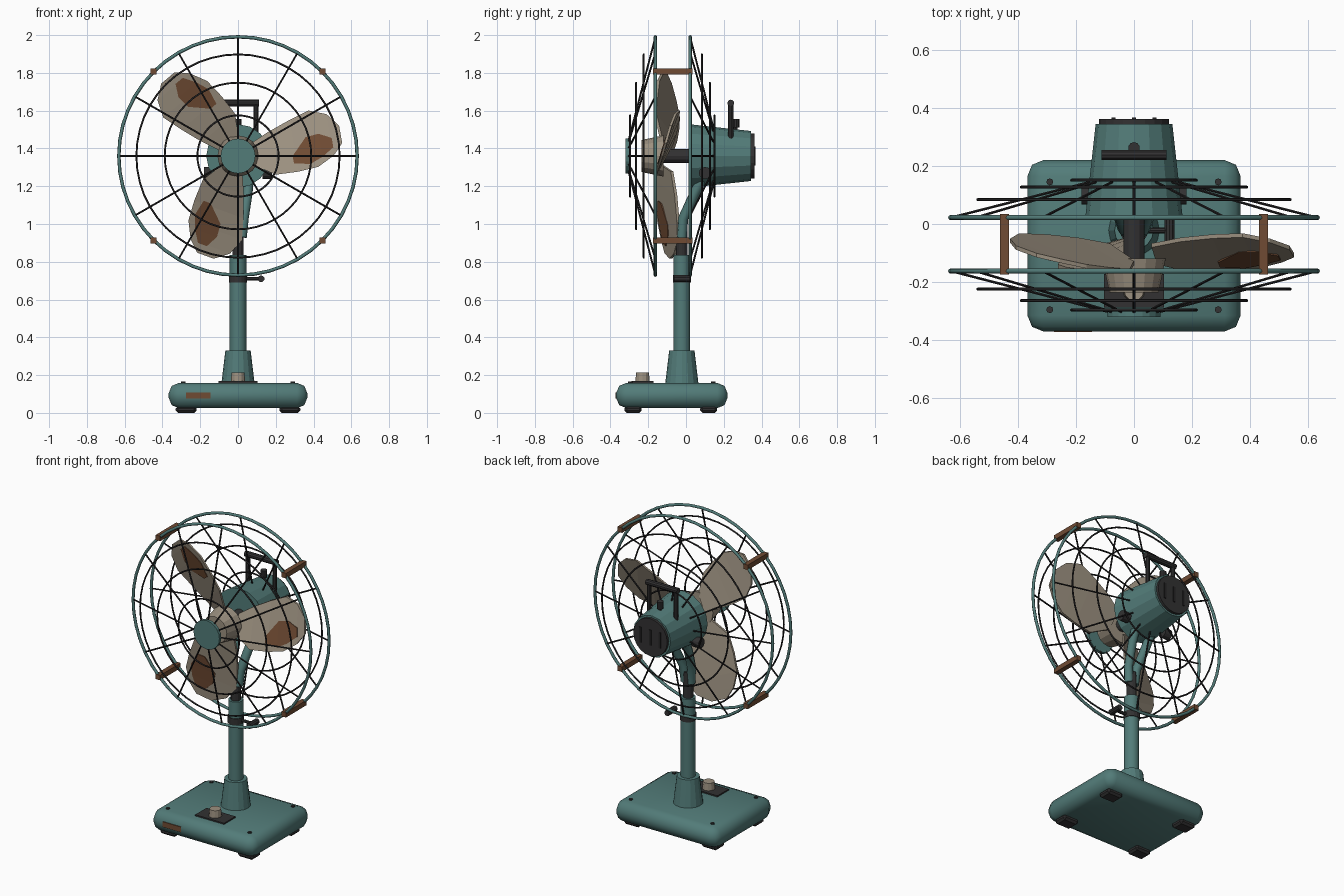
import bpy, bmesh, math
from mathutils import Vector, Matrix

if "Cube" in bpy.data.objects:
    bpy.data.objects.remove(bpy.data.objects["Cube"])


def material(name, rgb):
    m = bpy.data.materials.new(name)
    m.use_nodes = True
    m.diffuse_color = (*rgb, 1)
    m.node_tree.nodes["Principled BSDF"].inputs["Base Color"].default_value = (*rgb, 1)
    return m


TEAL = material("teal_enamel", (0.085, 0.2, 0.19))
DARK = material("charcoal", (0.032, 0.031, 0.032))
WIRE = material("black_wire", (0.018, 0.017, 0.018))
TAN = material("warm_tan", (0.33, 0.28, 0.215))
BROWN = material("copper_brown", (0.16, 0.07, 0.033))

HUB_Z = 1.36
POLE_Y = -0.022


def finish(name, bm, mat, smooth=None):
    bmesh.ops.recalc_face_normals(bm, faces=bm.faces)
    mesh = bpy.data.meshes.new(name)
    bm.to_mesh(mesh)
    bm.free()
    mesh.materials.append(mat)
    ob = bpy.data.objects.new(name, mesh)
    bpy.context.collection.objects.link(ob)
    if smooth:
        bpy.ops.object.select_all(action="DESELECT")
        ob.select_set(True)
        bpy.context.view_layer.objects.active = ob
        bpy.ops.object.shade_smooth_by_angle(angle=math.radians(smooth))
    return ob


def rod(name, start, end, r1, mat, r2=None, sides=16, smooth=None):
    """Cylinder or cone between two points."""
    a, b = Vector(start), Vector(end)
    d = b - a
    bm = bmesh.new()
    place = Matrix.Translation((a + b) / 2) @ d.to_track_quat("Z", "Y").to_matrix().to_4x4()
    bmesh.ops.create_cone(bm, cap_ends=True, segments=sides, radius1=r1,
                          radius2=r1 if r2 is None else r2, depth=d.length, matrix=place)
    return finish(name, bm, mat, smooth)


def box(name, centre, size, mat, bevel=0, segments=1, smooth=None):
    bm = bmesh.new()
    bmesh.ops.create_cube(bm, size=1, matrix=Matrix.Translation(centre) @ Matrix.Diagonal((*size, 1)))
    if bevel:
        bmesh.ops.bevel(bm, geom=bm.edges[:], offset=bevel, segments=segments,
                        profile=0.5, affect="EDGES")
    return finish(name, bm, mat, smooth)


def hoop(name, radius, thick, y, mat):
    bpy.ops.mesh.primitive_torus_add(major_radius=radius, minor_radius=thick, major_segments=48,
                                     minor_segments=8, location=(0, y, HUB_Z),
                                     rotation=(math.pi / 2, 0, 0))
    ob = bpy.context.object
    ob.name = name
    ob.data.materials.append(mat)
    bpy.ops.object.shade_smooth_by_angle(angle=math.radians(60))


def tube(name, points, radius, mat):
    curve = bpy.data.curves.new(name, "CURVE")
    curve.dimensions = "3D"
    curve.bevel_depth = radius
    curve.bevel_resolution = 2
    curve.use_fill_caps = True
    spline = curve.splines.new("POLY")
    spline.points.add(len(points) - 1)
    for p, co in zip(spline.points, points):
        p.co = (*co, 1)
    curve.materials.append(mat)
    bpy.context.collection.objects.link(bpy.data.objects.new(name, curve))


def polar(radius, angle, y):
    return (radius * math.cos(angle), y, HUB_Z + radius * math.sin(angle))


# Base with feet, screws, control plate and nameplate
box("base", (0, -0.075, 0.092), (0.734, 0.59, 0.134), TEAL, 0.055, 2, 50)
for x in (-0.275, 0.275):
    for y in (-0.28, 0.12):
        box("foot", (x, y, 0.018), (0.11, 0.09, 0.036), DARK, 0.012)
for x in (-0.29, 0.29):
    for y in (-0.295, 0.145):
        rod("base_screw", (x, y, 0.15), (x, y, 0.165), 0.012, DARK, sides=8)
box("control_plate", (0, -0.23, 0.163), (0.205, 0.115, 0.009), DARK)
rod("speed_knob", (0, -0.23, 0.166), (0, -0.23, 0.213), 0.038, TAN, 0.034, 12)
box("blank_nameplate", (-0.21, -0.368, 0.092), (0.13, 0.009, 0.034), BROWN)

# Telescopic column
rod("column_socket", (0, POLE_Y, 0.155), (0, POLE_Y, 0.33), 0.088, TEAL, 0.067)
rod("pole", (0, POLE_Y, 0.33), (0, POLE_Y, 0.835), 0.044, TEAL, smooth=30)
rod("inner_pole", (0, POLE_Y, 0.83), (0, POLE_Y, 1.0), 0.03, DARK, sides=12)
rod("height_collar", (0, POLE_Y, 0.69), (0, POLE_Y, 0.73), 0.048, DARK)
rod("clamp_stem", (0.04, POLE_Y, 0.71), (0.12, POLE_Y, 0.71), 0.01, DARK, sides=8)
rod("clamp_grip", (0.122, POLE_Y - 0.042, 0.71), (0.122, POLE_Y + 0.042, 0.71), 0.018, DARK, sides=10)

# Yoke, tilt knobs and carrying handle
for s in (-1, 1):
    tube("yoke_arm", [(s * 0.02, POLE_Y, 0.93), (s * 0.03, -0.015, 1.03),
                      (s * 0.05, 0.045, 1.16), (s * 0.06, 0.1, 1.27)], 0.027, TEAL)
    rod("tilt_knob", (s * 0.13, 0.1, 1.27), (s * 0.18, 0.1, 1.27), 0.032, DARK, sides=12)
    rod("handle_post", (s * 0.095, 0.237, 1.44), (s * 0.095, 0.237, 1.64), 0.014, DARK, sides=10)
rod("handle_bar", (-0.112, 0.237, 1.64), (0.112, 0.237, 1.64), 0.018, DARK, sides=10)
rod("oscillation_stem", (0, 0.262, 1.45), (0, 0.262, 1.53), 0.01, DARK, sides=8)
rod("oscillation_knob", (0, 0.262, 1.51), (0, 0.262, 1.555), 0.02, DARK, sides=10)

# Motor
rod("motor_housing", (0, 0.02, HUB_Z), (0, 0.345, HUB_Z), 0.168, TEAL, 0.132)
rod("motor_back_cap", (0, 0.34, HUB_Z), (0, 0.362, HUB_Z), 0.12, DARK, sides=20)
for x in (-0.07, 0, 0.07):
    box("vent_bar", (x, 0.363, HUB_Z), (0.014, 0.008, 0.1), WIRE)
rod("motor_shaft", (0, 0.03, HUB_Z), (0, -0.13, HUB_Z), 0.037, DARK, sides=12)
rod("blade_hub", (0, -0.118, HUB_Z), (0, -0.235, HUB_Z), 0.109, TAN, 0.085)


# Blades: twisted strips following stations of (distance, lower edge, upper edge)
def blade_strip(name, stations, front, back, angle, mat):
    bm = bmesh.new()
    axis = Vector((math.cos(angle), 0, math.sin(angle)))
    side = Vector((-math.sin(angle), 0, math.cos(angle)))
    loops = []
    for u, low, high in stations:
        twist = 0.56 - 0.5 * u
        corners = [(low, front), (high, front), (high, back), (low, back)]
        loops.append([bm.verts.new(axis * u + side * v
                                   + Vector((0, -0.1 + v * twist + off, HUB_Z)))
                      for v, off in corners])
    for a, b in zip(loops, loops[1:]):
        for i in range(4):
            j = (i + 1) % 4
            bm.faces.new((a[i], a[j], b[j], b[i]))
    bm.faces.new(loops[0])
    bm.faces.new(loops[-1])
    finish(name, bm, mat)


BLADE = [(0.07, -0.06, 0.05), (0.18, -0.132, 0.098), (0.3, -0.137, 0.14),
         (0.41, -0.13, 0.172), (0.5, -0.085, 0.137), (0.555, -0.028, 0.065)]
PATCH = [(0.285, -0.09, -0.05), (0.37, -0.108, 0.036), (0.44, -0.082, 0.042),
         (0.505, -0.042, 0.008)]
for i in range(3):
    turn = math.radians(10 + 120 * i)
    blade_strip("fan_blade", BLADE, -0.007, 0.007, turn, TAN)
    blade_strip("blade_patch", PATCH, -0.0125, -0.005, turn, BROWN)

# Cage: rims, wire hoops, spokes, clips and centre cap
hoop("front_rim", 0.631, 0.009, -0.162, TEAL)
hoop("rear_rim", 0.631, 0.009, 0.022, TEAL)
for radius, front_y, rear_y in ((0.538, -0.224, 0.084), (0.388, -0.264, 0.127), (0.215, -0.296, 0.151)):
    hoop("front_hoop", radius, 0.005, front_y, WIRE)
    hoop("rear_hoop", radius, 0.005, rear_y, WIRE)
for i in range(12):
    a = math.tau * i / 12
    rod("front_spoke", polar(0.63, a, -0.162), polar(0.07, a, -0.307), 0.005, WIRE, sides=6)
    rod("rear_spoke", polar(0.63, a, 0.022), polar(0.13, a, 0.15), 0.005, WIRE, sides=6)
for i in range(4):
    x, y, z = polar(0.631, math.pi / 4 + math.pi / 2 * i, -0.07)
    box("rim_clip", (x, y, z), (0.032, 0.208, 0.032), BROWN)
rod("cage_centre_cap", (0, -0.3, HUB_Z), (0, -0.32, HUB_Z), 0.092, TEAL, sides=20)
